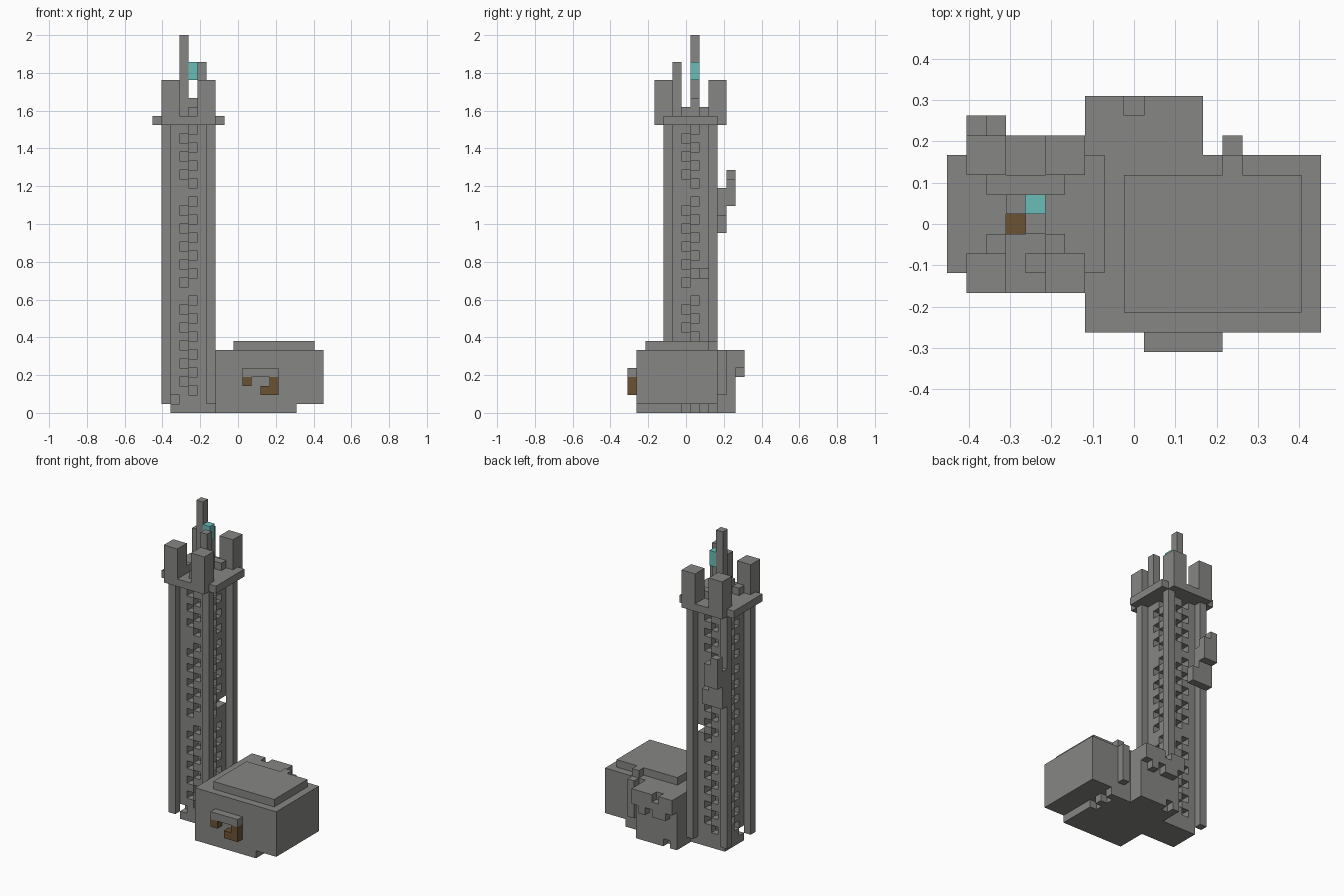
import bpy
import bmesh
from itertools import product
from mathutils import Vector

cube = bpy.data.objects.get("Cube")
if cube:
    bpy.data.objects.remove(cube, do_unlink=True)

UNIT = 2 / 42                       # edge of one building block
ORIGIN = Vector((-9.5, -6.5, 0))    # corner of the block grid


def make_material(name, rgb):
    mat = bpy.data.materials.new(name)
    mat.use_nodes = True
    mat.diffuse_color = (*rgb, 1)
    mat.node_tree.nodes["Principled BSDF"].inputs["Base Color"].default_value = (*rgb, 1)
    return mat


stone = make_material("grey stone", (0.24, 0.24, 0.23))
wood = make_material("brown wood", (0.147, 0.084, 0.034))
glow = make_material("teal lamp", (0.147, 0.51, 0.474))


def box(x, y, z):
    """Grid cells of a box given as (start, end) spans."""
    return set(product(range(*x), range(*y), range(*z)))


def build(name, cells, mat):
    """Make one mesh from grid cells, keeping only the outside faces."""
    bm = bmesh.new()
    verts = {}

    def corner(p):
        if p not in verts:
            verts[p] = bm.verts.new((Vector(p) + ORIGIN) * UNIT)
        return verts[p]

    for cell in sorted(cells):
        for axis, side in product(range(3), (0, 1)):
            neighbour = list(cell)
            neighbour[axis] += 2 * side - 1
            if tuple(neighbour) in cells:
                continue
            ring = []
            for a, b in ((0, 0), (1, 0), (1, 1), (0, 1)):
                p = list(cell)
                p[axis] += side
                p[(axis + 1) % 3] += a
                p[(axis + 2) % 3] += b
                ring.append(corner(tuple(p)))
            bm.faces.new(ring if side else ring[::-1])
    mesh = bpy.data.meshes.new(name)
    bm.to_mesh(mesh)
    bm.free()
    mesh.materials.append(mat)
    obj = bpy.data.objects.new(name, mesh)
    bpy.context.collection.objects.link(obj)
    return obj


# Hollow tower shaft with staggered windows on all four sides
shaft = box((2, 6), (5, 9), (0, 32)) - box((3, 5), (6, 8), (1, 32))
low_rows = [*range(3, 12, 2), *range(14, 23, 2), *range(26, 31, 2)]
high_rows = [*range(2, 13, 2), *range(15, 32, 2)]
for rows, near, far in ((low_rows, 0, 1), (high_rows, 1, 0)):
    for z in rows:
        shaft -= {(3 + near, 5, z), (3 + far, 8, z), (5, 6 + near, z), (2, 6 + far, z)}
shaft -= {(5, 8, 15), (2, 5, 1)}
build("tower_shaft", shaft, stone)

# Corner posts
for label, x, y in (("front_right", 1, 4), ("front_left", 6, 4),
                    ("back_right", 1, 9), ("back_left", 6, 9)):
    build(label + "_post", box((x, x + 1), (y, y + 1), (1, 32)), stone)

# Battlement platform with an opening into the shaft
platform = box((0, 8), (4, 10), (32, 33)) | box((1, 7), (3, 11), (32, 33))
platform -= {(3, 6, 32)}
build("platform", platform, stone)
for label, x, y in (("front_right", 1, 3), ("front_left", 5, 3),
                    ("back_right", 1, 9), ("back_left", 5, 9)):
    build(label + "_turret", box((x, x + 2), (y, y + 2), (33, 37)), stone)

# Low parapet, short post, mast and lamp on top
parapet = box((2, 6), (8, 9), (33, 34)) | {(2, 5, 33), (4, 6, 33), (4, 4, 33)}
build("parapet", parapet, stone)
build("short_post", box((5, 6), (5, 6), (33, 39)), stone)
build("mast", box((3, 4), (7, 8), (33, 42)) | box((4, 5), (7, 8), (33, 35)), stone)
build("lamp", box((4, 5), (7, 8), (37, 39)), glow)
build("shaft_chest", {(3, 6, 1)}, wood)

# Bracket on the back of the tower
bracket = box((1, 4), (10, 11), (20, 22)) | box((1, 3), (10, 11), (22, 25))
bracket |= box((1, 2), (11, 12), (23, 27)) | box((2, 3), (11, 12), (23, 26))
build("back_bracket", bracket, stone)

# House: foundation, body, raised roof
base = box((6, 7), (5, 9), (0, 1)) | box((7, 16), (1, 10), (0, 1))
base |= box((7, 13), (10, 12), (0, 1))
base -= {(15, 8, 0), (15, 6, 0), (8, 11, 0)}
build("house_foundation", base, stone)
build("house_body", box((7, 19), (1, 10), (1, 7)), stone)
build("house_roof", box((9, 18), (2, 9), (7, 8)) | {(14, 9, 7)}, stone)
build("chimney", box((14, 15), (10, 11), (2, 7)), stone)

# Rear wing with an uneven overhang
wing = box((7, 13), (10, 12), (1, 7)) | box((7, 13), (12, 13), (5, 7))
wing |= {(8, 12, 4), (9, 12, 4), (11, 12, 4)}
wing -= {(9, 12, 6)}
build("rear_wing", wing, stone)

# Front awning and the wooden pieces under it
build("awning", box((10, 14), (0, 1), (4, 5)), stone)
build("wooden_stall", {(12, 0, 2), (13, 0, 2), (13, 0, 3)}, wood)
build("wooden_bracket", {(10, 0, 3)}, wood)
